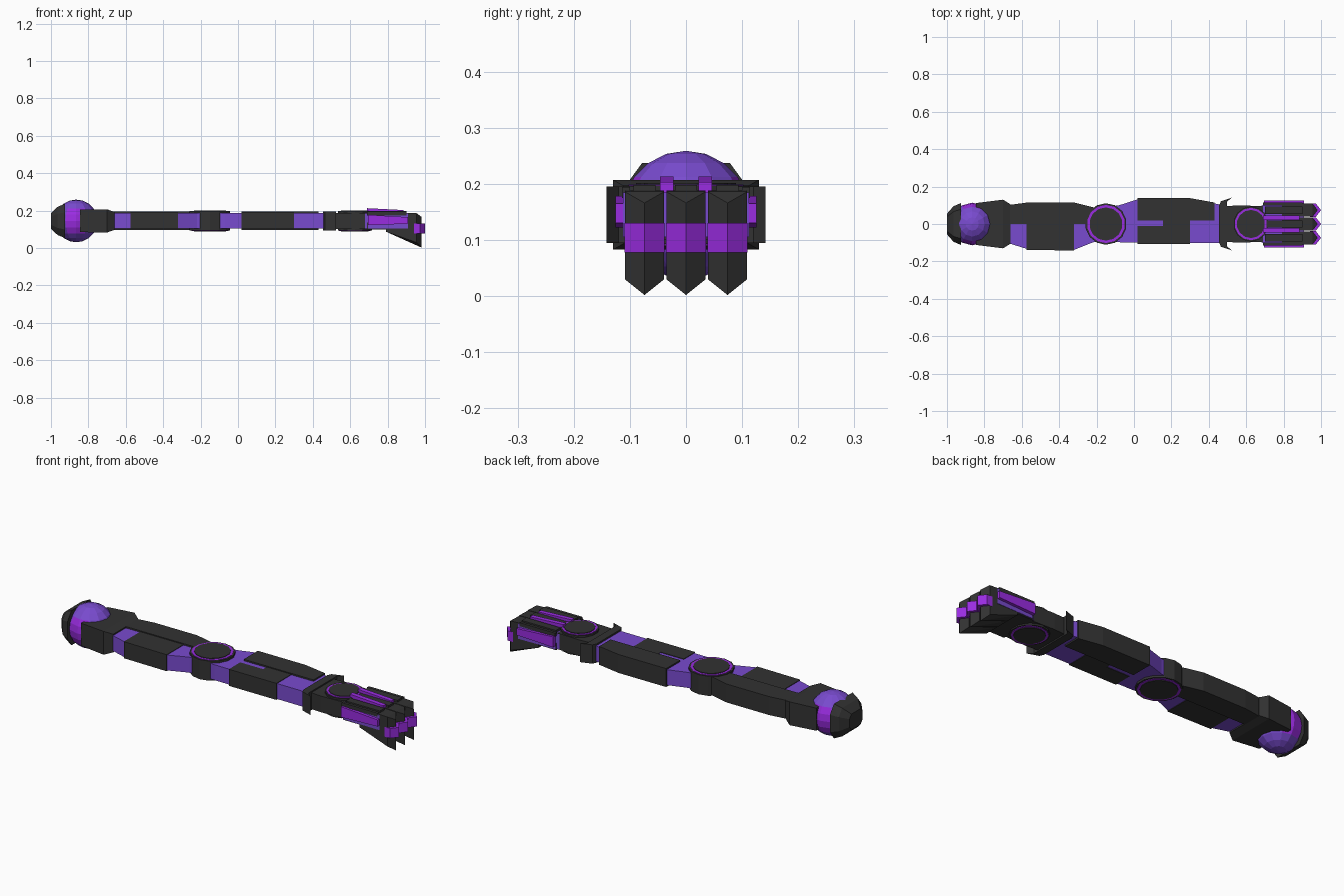
import bpy, bmesh, math
from mathutils import Vector

if "Cube" in bpy.data.objects:
    bpy.data.objects.remove(bpy.data.objects["Cube"])


def material(name, rgb):
    m = bpy.data.materials.new(name)
    m.diffuse_color = (*rgb, 1)
    m.use_nodes = True
    m.node_tree.nodes["Principled BSDF"].inputs["Base Color"].default_value = m.diffuse_color
    return m


DARK = material("dark", (0.032, 0.032, 0.032))
PURPLE = material("purple", (0.19, 0.07, 0.62))
VIOLET = material("violet", (0.32, 0.025, 0.75))
ZC = 0.145


def finish(name, bm, *mats):
    bmesh.ops.recalc_face_normals(bm, faces=bm.faces)
    me = bpy.data.meshes.new(name)
    bm.to_mesh(me)
    bm.free()
    for m in mats:
        me.materials.append(m)
    ob = bpy.data.objects.new(name, me)
    bpy.context.collection.objects.link(ob)
    return ob


def prism(name, pts, h, mat, zc=ZC):
    """Plan outline extruded to half height h above and below zc."""
    bm = bmesh.new()
    f = bm.faces.new([bm.verts.new((x, y, zc - h)) for x, y in pts])
    r = bmesh.ops.extrude_face_region(bm, geom=[f])
    vs = [g for g in r["geom"] if isinstance(g, bmesh.types.BMVert)]
    bmesh.ops.translate(bm, verts=vs, vec=(0, 0, 2 * h))
    return finish(name, bm, mat)


def box(name, x0, x1, y0, y1, h, mat, zc=ZC):
    return prism(name, [(x0, y0), (x1, y0), (x1, y1), (x0, y1)], h, mat, zc)


def hull(name, pts, mat):
    bm = bmesh.new()
    for p in pts:
        bm.verts.new(p)
    r = bmesh.ops.convex_hull(bm, input=bm.verts)
    bmesh.ops.dissolve_limit(bm, angle_limit=0.01, verts=bm.verts, edges=bm.edges)
    return finish(name, bm, mat)


def disc_joint(name, x, r):
    # stacked rim, glowing ring and cap, the same above and below
    for part, k, h, mat in (("rim", 1, 0.052, DARK), ("ring", 0.92, 0.054, VIOLET),
                            ("cap", 0.8, 0.057, DARK)):
        pts = [(x + r * k * math.cos(math.tau * (i + .5) / 14),
                r * k * math.sin(math.tau * (i + .5) / 14)) for i in range(14)]
        prism(f"{name}_{part}", pts, h, mat)


def mirrored(pts):
    return pts + [(x, -y) for x, y in reversed(pts)]


# Shoulder ball with side patches
bm = bmesh.new()
bmesh.ops.create_uvsphere(bm, u_segments=12, v_segments=10, radius=0.114)
for f in bm.faces:
    c = f.calc_center_median()
    f.material_index = 1 if abs(c.y) > 0.093 else 0
bmesh.ops.translate(bm, verts=bm.verts, vec=(-0.865, 0, ZC))
finish("shoulder_ball", bm, PURPLE, VIOLET)

# Shoulder end cap, lofted from octagons
cap = []
for x, a, b in ((-1.0, 0.055, 0.042), (-0.965, 0.095, 0.075), (-0.925, 0.112, 0.092)):
    for sy in (-1, 1):
        for sz in (-1, 1):
            cap += [(x, sy * a, ZC + sz * b * .5), (x, sy * a * .7, ZC + sz * b)]
hull("shoulder_cap", cap, DARK)

# Shoulder housing
housing = []
for x, a, b in ((-0.845, 0.112, 0.06), (-0.70, 0.13, 0.062), (-0.66, 0.105, 0.048)):
    housing += [(x, sy * a, ZC + sz * b) for sy in (-1, 1) for sz in (-1, 1)]
hull("shoulder_housing", housing, DARK)

# Upper arm: purple core with dark plates
prism("upper_arm_core", [(-0.68, -0.10), (-0.57, -0.134), (-0.32, -0.138), (-0.22, -0.098),
                         (-0.15, -0.09), (-0.15, 0.08), (-0.24, 0.085), (-0.68, 0.09)],
      0.041, PURPLE)
prism("upper_arm_rear_plate", [(-0.68, 0), (-0.24, 0), (-0.20, 0.02), (-0.20, 0.085),
                               (-0.32, 0.115), (-0.57, 0.115), (-0.68, 0.10)], 0.049, DARK)
prism("upper_arm_front_plate", [(-0.575, -0.138), (-0.32, -0.142), (-0.32, 0.01),
                                (-0.575, 0.01)], 0.044, DARK)

disc_joint("elbow", -0.15, 0.111)

# Forearm: purple core with dark plates
prism("forearm_core", [(-0.15, -0.09), (-0.07, -0.098), (0.48, -0.102), (0.48, 0.10),
                       (0.43, 0.11), (0.30, 0.132), (0.02, 0.132), (-0.08, 0.10),
                       (-0.15, 0.09)], 0.041, PURPLE)
prism("forearm_rear_plate", [(0.02, 0.02), (0.43, 0.02), (0.43, 0.115), (0.30, 0.138),
                             (0.02, 0.138)], 0.049, DARK)
box("forearm_front_plate", 0.02, 0.30, -0.106, -0.01, 0.044, DARK)
box("forearm_mid_plate", 0.155, 0.30, -0.02, 0.03, 0.044, DARK)

# Wrist cuff with flared points, wrist block and joint
prism("wrist_cuff", mirrored([(0.455, 0.10), (0.465, 0.122), (0.525, 0.142),
                              (0.498, 0.12), (0.498, 0.095)]), 0.05, DARK)
prism("wrist_block", mirrored([(0.49, 0.095), (0.56, 0.10), (0.69, 0.095)]), 0.043, DARK)
disc_joint("wrist", 0.625, 0.094)

# Hand body and side panels
prism("palm", mirrored([(0.66, 0.085), (0.70, 0.108), (0.91, 0.112)]), 0.04, PURPLE)
box("palm_underside", 0.69, 0.88, -0.105, 0.105, 0.018, DARK, 0.118)
for side in (-1, 1):
    hull(f"hand_side_panel_{side}",
         [(x, side * y, z) for x, lo, hi in ((0.695, 0.122, 0.178), (0.91, 0.13, 0.165))
          for y in (0.10, 0.126) for z in (lo, hi)], VIOLET)
    hull(f"hand_side_guard_{side}",
         [(x, side * y, z) for x in (0.69, 0.90) for y in (0.10, 0.114)
          for z in (0.175, 0.194)], DARK)
    # raised strips between the fingers
    hull(f"hand_top_strip_{side}",
         [(x, side * y, z) for x, top in ((0.69, 0.213), (0.885, 0.203))
          for y in (0.022, 0.046) for z in (0.18, top)], VIOLET)

# Three ridged fingers with knuckle bands and back bars
W = 0.035
for i, y in enumerate((-0.074, 0, 0.074)):
    pts = []
    for s in (-W, W):
        pts += [(0.79, y + s, 0.088), (0.79, y + s, 0.186), (0.91, y + s, 0.188),
                (0.955, y + s, 0.186), (0.955, y + s, 0.03)]
    pts += [(0.982, y, 0.166), (0.982, y, 0.002)]
    hull(f"finger_{i}", pts, DARK)
    prism(f"finger_band_{i}", [(0.94, y - W - .001), (0.972, y - W - .001), (1.0, y),
                               (0.972, y + W + .001), (0.94, y + W + .001)],
          0.026, VIOLET, 0.104)
    box(f"finger_bar_{i}", 0.70, 0.90, y - 0.02, y + 0.02, 0.02, DARK, 0.178)
